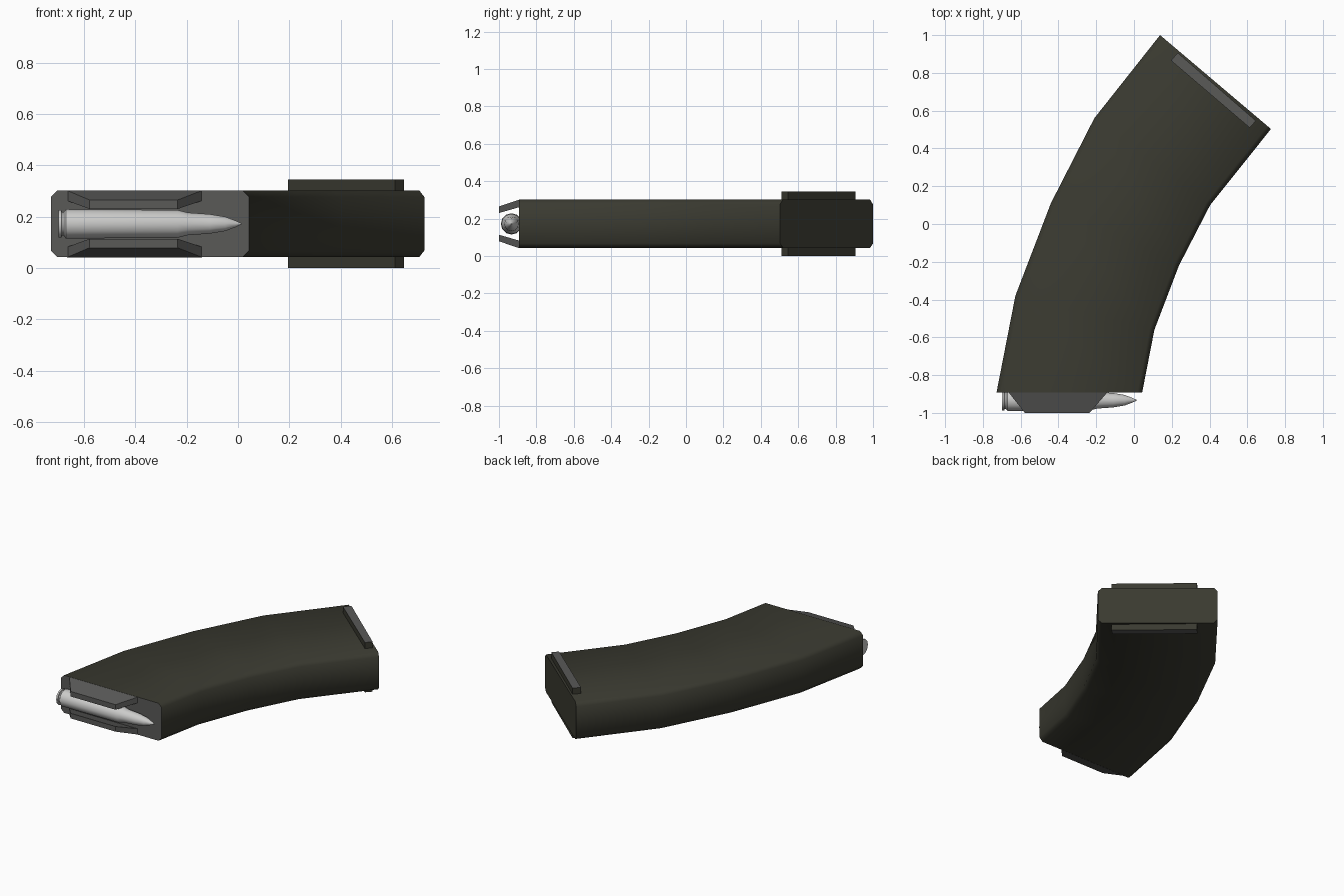
import bpy, bmesh, math
from mathutils import Vector

if "Cube" in bpy.data.objects:
    bpy.data.objects.remove(bpy.data.objects["Cube"])

MID = 0.172  # mirror plane height


def material(name, rgb):
    m = bpy.data.materials.new(name)
    m.diffuse_color = (*rgb, 1)
    m.use_nodes = True
    m.node_tree.nodes["Principled BSDF"].inputs["Base Color"].default_value = m.diffuse_color
    return m


olive = material("dark olive", (0.042, 0.042, 0.030))
grey = material("mid grey", (0.100, 0.100, 0.096))
silver = material("light silver", (0.60, 0.60, 0.59))


def loft(name, rings, mats, smooth=None, rule=None):
    """Skin a list of equal rings, cap both ends, colour faces by a rule."""
    bm = bmesh.new()
    vs = [[bm.verts.new(p) for p in r] for r in rings]
    n = len(vs[0])
    for a, b in zip(vs, vs[1:]):
        for i in range(n):
            j = (i + 1) % n
            bm.faces.new((a[i], a[j], b[j], b[i]))
    bm.faces.new(vs[0])
    bm.faces.new(vs[-1])
    bmesh.ops.recalc_face_normals(bm, faces=bm.faces)
    bm.normal_update()
    if rule:
        for f in bm.faces:
            f.material_index = rule(f)
    me = bpy.data.meshes.new(name)
    bm.to_mesh(me)
    bm.free()
    ob = bpy.data.objects.new(name, me)
    bpy.context.collection.objects.link(ob)
    for m in mats:
        me.materials.append(m)
    if smooth:
        bpy.ops.object.select_all(action='DESELECT')
        ob.select_set(True)
        bpy.context.view_layer.objects.active = ob
        bpy.ops.object.shade_smooth_by_angle(angle=math.radians(smooth))
    return ob


def mirror_z(p):
    return (p[0], p[1], 2 * MID - p[2])


# Curved body: chamfered sections between the outer and inner curve
outer = [(-.728, -.893), (-.628, -.38), (-.44, .11), (-.21, .56), (.138, 1.0)]
inner = [(.043, -.893), (.108, -.56), (.238, -.22), (.403, .10), (.725, .503)]
z0, z1, c = 0.043, 0.302, 0.025
sections = []
for l, r in zip(outer, inner):
    l, r = Vector((*l, 0)), Vector((*r, 0))
    d = (r - l).normalized() * c
    sections.append([p + Vector((0, 0, z)) for p, z in (
        (l, z0 + c), (l + d, z0), (r - d, z0), (r, z0 + c),
        (r, z1 - c), (r - d, z1), (l + d, z1), (l, z1 - c))])
loft("curved_body", sections, [olive, grey], 50,
     lambda f: 1 if f.normal.y < -0.99 else 0)

# Base plate rails on both broad sides, with grey outer faces
rail = [(.195, .866), (.232, .906), (.646, .546), (.612, .51)]
rail_rings = [[(x, y, z) for x, y in rail] for z in (.29, .344)]
for name, fn in (("upper_rail", lambda p: p), ("lower_rail", mirror_z)):
    loft(name, [[fn(p) for p in r] for r in rail_rings], [olive, grey],
         rule=lambda f: 1 if abs(f.normal.z) > 0.9 else 0)

# Feed lips: tapered plates leaning in over the opening
lip_rings = [[(a, y, lo), (b, y, lo), (b, y, hi), (a, y, hi)]
             for a, b, y, lo, hi in ((-.665, -.14, -.89, .262, .302),
                                     (-.578, -.235, -1.0, .23, .265))]
for name, fn in (("upper_lip", lambda p: p), ("lower_lip", mirror_z)):
    loft(name, [[fn(p) for p in r] for r in lip_rings], [grey])

# Cartridge: lathed profile (x, radius) along x
profile = [(-.698, .054), (-.687, .054), (-.685, .046), (-.678, .046),
           (-.670, .057), (-.235, .054), (-.195, .044), (-.11, .038),
           (-.05, .028), (-.01, .013), (.014, .002)]
SIDES = 12
loft("cartridge", [[(x, -.933 + r * math.cos(2 * math.pi * i / SIDES),
                     MID + r * math.sin(2 * math.pi * i / SIDES))
                    for i in range(SIDES)] for x, r in profile], [silver], 40)
